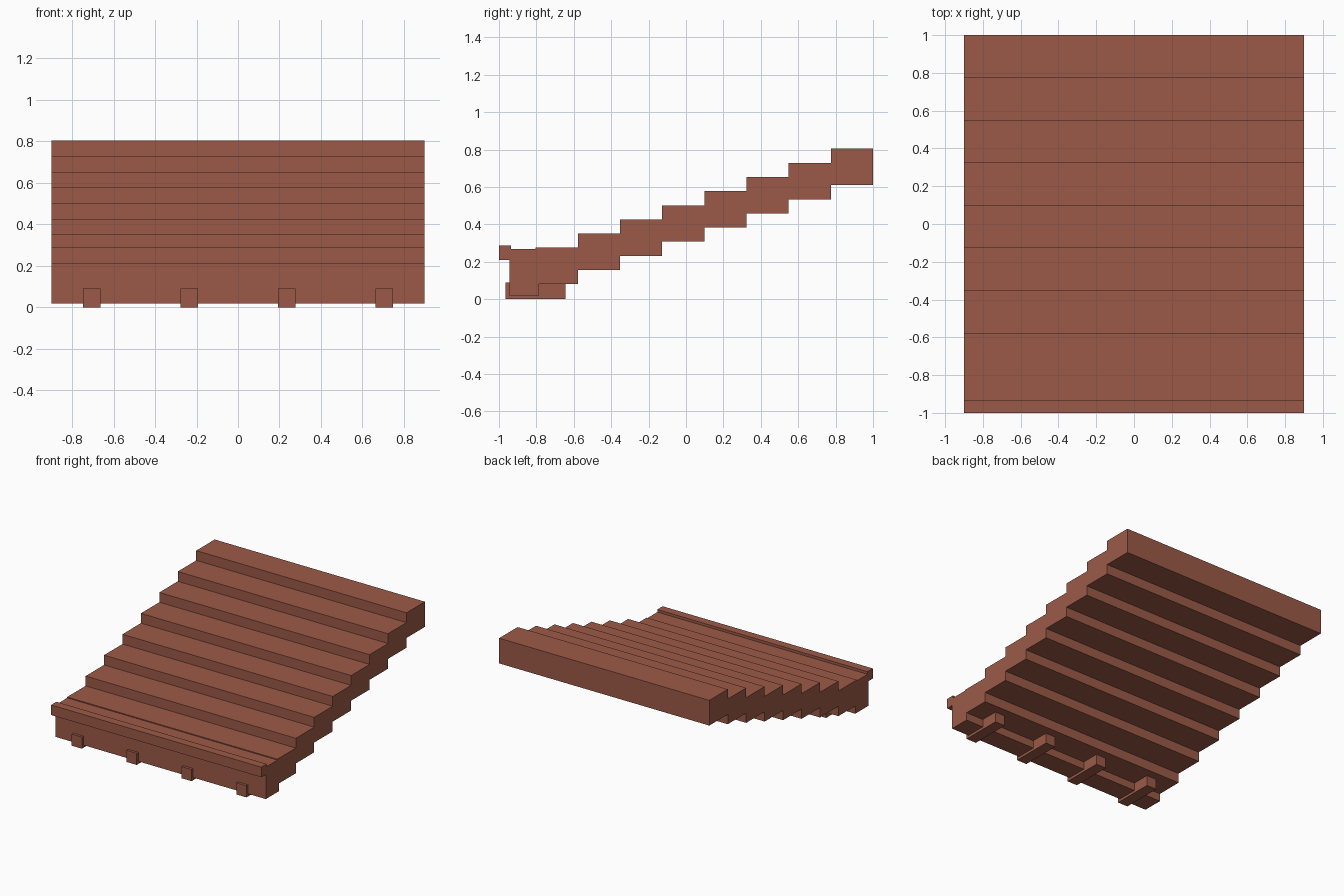
import bpy
import bmesh

HALF_WIDTH = 0.9
STEPS = 8
RUN, RISE = 0.2255, 0.0757
BACK, TOP, THICK = 1.0, 0.805, 0.195

if "Cube" in bpy.data.objects:
    bpy.data.objects.remove(bpy.data.objects["Cube"], do_unlink=True)

brick = bpy.data.materials.new("brick red")
brick.use_nodes = True
colour = (0.33, 0.102, 0.065, 1)
brick.diffuse_color = colour
brick.node_tree.nodes["Principled BSDF"].inputs["Base Color"].default_value = colour


def extrude_profile(name, profile, x0, x1):
    """Extrude a closed (y, z) outline along x."""
    bm = bmesh.new()
    face = bm.faces.new([bm.verts.new((x0, y, z)) for y, z in profile])
    out = bmesh.ops.extrude_face_region(bm, geom=[face])
    moved = [v for v in out["geom"] if isinstance(v, bmesh.types.BMVert)]
    bmesh.ops.translate(bm, verts=moved, vec=(x1 - x0, 0, 0))
    bmesh.ops.recalc_face_normals(bm, faces=bm.faces)
    mesh = bpy.data.meshes.new(name)
    bm.to_mesh(mesh)
    bm.free()
    mesh.materials.append(brick)
    obj = bpy.data.objects.new(name, mesh)
    bpy.context.collection.objects.link(obj)
    return obj


def rect(y0, y1, z0, z1):
    return [(y0, z0), (y1, z0), (y1, z1), (y0, z1)]


# Stepped flight joined to the deep front riser
upper, lower = [], []
for i in range(STEPS):
    y1 = BACK - (STEPS - 1 - i) * RUN
    y0 = y1 - RUN
    top = TOP - (STEPS - 1 - i) * RISE
    upper += [(y0, top), (y1, top)]
    lower += [(y0, top - THICK), (y1, top - THICK)]
lower[0] = (-0.785, lower[0][1])
front = [(-0.785, 0.02), (-0.945, 0.02), (-0.945, 0.268), (upper[0][0], 0.268)]
extrude_profile("stair_flight", front + upper + lower[::-1], -HALF_WIDTH, HALF_WIDTH)

# Raised nosing along the front edge
extrude_profile("front_nosing", rect(-1.0, -0.935, 0.21, 0.288), -HALF_WIDTH, HALF_WIDTH)

# Short support beams under the front
for n, x in enumerate((-0.705, -0.235, 0.235, 0.705), 1):
    extrude_profile(f"support_beam_{n}", rect(-0.965, -0.645, 0, 0.09), x - 0.043, x + 0.043)
